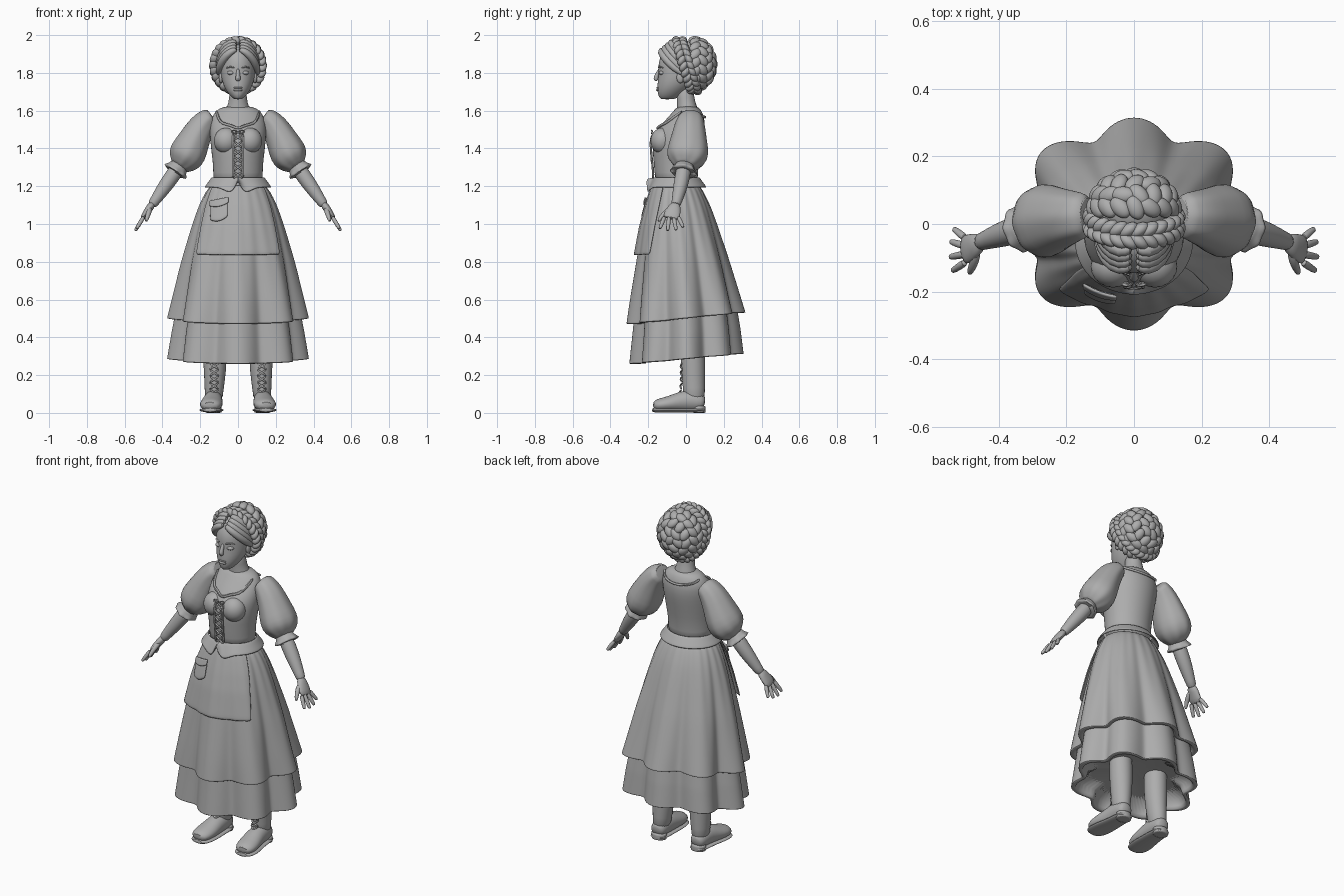
import bpy, bmesh
from math import sin, cos, pi, sqrt, exp, acos, radians
from mathutils import Vector, Matrix

if "Cube" in bpy.data.objects:
    bpy.data.objects.remove(bpy.data.objects["Cube"])

clay = bpy.data.materials.new("plain grey")
clay.use_nodes = True
grey = (0.42, 0.42, 0.42, 1)
clay.diffuse_color = grey
clay.node_tree.nodes["Principled BSDF"].inputs["Base Color"].default_value = grey
FRONT = -pi / 2


def finish(name, bm, sub=1, thick=0):
    bmesh.ops.recalc_face_normals(bm, faces=bm.faces)
    mesh = bpy.data.meshes.new(name)
    bm.to_mesh(mesh)
    bm.free()
    mesh.materials.append(clay)
    mesh.shade_smooth()
    mesh.set_sharp_from_angle(angle=radians(60))
    obj = bpy.data.objects.new(name, mesh)
    bpy.context.collection.objects.link(obj)
    if thick:
        obj.modifiers.new("thickness", "SOLIDIFY").thickness = thick
    if sub:
        mod = obj.modifiers.new("smooth", "SUBSURF")
        mod.levels = mod.render_levels = sub
    return obj


def loft(name, rings, sub=1, closed=True, thick=0):
    """Skin rows of points; closed rows get end caps."""
    bm = bmesh.new()
    rows = [[bm.verts.new(p) for p in ring] for ring in rings]
    n = len(rows[0])
    for a, b in zip(rows, rows[1:]):
        for i in range(n if closed else n - 1):
            j = (i + 1) % n
            bm.faces.new((a[i], a[j], b[j], b[i]))
    if closed:
        bm.faces.new(rows[0])
        bm.faces.new(rows[-1])
    return finish(name, bm, sub, thick)


def turn(n):
    return [2 * pi * i / n for i in range(n)]


def path(name, pts, axis=(0, 1, 0), seg=12, side=1, wave=None, sub=1):
    """Tube through (x, y, z, radius along axis, radius across)."""
    pos = [Vector((p[0] * side, p[1], p[2])) for p in pts]
    rings = []
    for i, p in enumerate(pos):
        d = (pos[min(i + 1, len(pos) - 1)] - pos[max(i - 1, 0)]).normalized()
        u = Vector(axis)
        u = (u - d * u.dot(d)).normalized()
        v = d.cross(u)
        w = wave[i] if wave else 0
        rings.append([p + (u * cos(t) * pts[i][3] + v * sin(t) * pts[i][-1])
                      * (1 + w * cos(8 * t)) for t in turn(seg)])
    return loft(name, rings, sub)


def cord(name, pts, r, side=1):
    return path(name, [(*p, r) for p in pts], axis=(0.1, 0.9, 0.3), seg=6, side=side)


def sample(keys, z):
    if z >= keys[0][0]:
        return keys[0][1:]
    for a, b in zip(keys, keys[1:]):
        if z >= b[0]:
            f = (a[0] - z) / (a[0] - b[0])
            return [m + (n - m) * f for m, n in zip(a[1:], b[1:])]
    return keys[-1][1:]


def surf(keys, t, z, grow=0, scale=1):
    """Point on a body of keyed sections (z, half width, front y, back y)."""
    rx, yf, yb = sample(keys, z)
    return Vector(((rx + grow) * scale * cos(t),
                   (yf + yb) / 2 + ((yb - yf) / 2 + grow) * scale * sin(t), z))


def on_surf(keys, x, z, grow=0, back=False):
    t = acos(max(-1, min(1, x / (sample(keys, z)[0] + grow))))
    return surf(keys, t if back else -t, z, grow)


def blobs(name, mats):
    bm = bmesh.new()
    for m in mats:
        bmesh.ops.create_icosphere(bm, subdivisions=3, radius=1, matrix=m)
    return finish(name, bm, 0)


def ball(c, r):
    return Matrix.Translation(c) @ Matrix.Diagonal((*r, 1))


def strand(c, normal, along, tilt, size):
    n = normal.normalized()
    t = (along - n * along.dot(n)).normalized()
    b = n.cross(t)
    m = Matrix((t * cos(tilt) + b * sin(tilt), b * cos(tilt) - t * sin(tilt), n)).transposed()
    return Matrix.Translation(c) @ m.to_4x4() @ Matrix.Diagonal((*size, 1))


# Skirts: gathered at the waist, eight deep rounded folds at the hem
overskirt = [(1.23, .13, -.16, .06), (1.18, .165, -.18, .085), (1.1, .205, -.205, .125),
             (1, .24, -.23, .16), (.8, .30, -.265, .225), (.6, .35, -.3, .285), (.5, .375, -.315, .315)]
underskirt = [(.56, .325, -.27, .265), (.42, .352, -.285, .288), (.285, .375, -.3, .305)]


def skirt_point(keys, z, t, first, depth, tilt, scale=1, grow=0):
    top, low = keys[0][0], keys[-1][0]
    k = (top - z) / (top - low)
    k = first + (1 - first) * k
    fold = 1 - depth * k * (1 - sqrt(cos(4 * t) ** 2 + .04))
    gather = 1 + .015 * cos(24 * t) * (1 - k)
    p = surf(keys, t, z, grow, fold * gather * scale)
    p.z += tilt * k * sin(t)
    return p


for name, keys, first, tilt, rise in (("overskirt", overskirt, 0, .03, .04),
                                      ("underskirt", underskirt, .8, .026, .1)):
    low, top = keys[-1][0], keys[0][0]
    levels = [(top + (low - top) * i / 12, 1) for i in range(13)]
    levels += [(low + .004, 1), (low, .99), (low, .95), (low, .9)]
    rings = [[skirt_point(keys, z, t, first, .22, tilt, s) for t in turn(96)] for z, s in levels]
    rings.append([p + Vector((0, 0, rise)) for p in rings[-1]])
    loft(name, rings, 1)

# Apron with a flapped pocket
rows = []
for i in range(13):
    k = i / 12
    spread = 1.0 - .17 * k
    rows.append([skirt_point(overskirt, 1.21 - .36 * k, FRONT + spread * (j / 12 - 1), 0, .1, .03,
                             1, .012 + .008 * k) for j in range(25)])
loft("apron", rows, 1, False, .008)


def patch(name, left, right, top, bottom, grow, droop):
    rows = []
    for i in range(5):
        rows.append([])
        for j in range(7):
            k = j / 6
            z = top + (bottom - top) * i / 4 - droop * sin(pi * k) * i / 4 + .02 * (k - .5)
            rows[-1].append(on_surf(overskirt, left + (right - left) * k, z, grow))
    loft(name, rows, 1, False, .01)


patch("pocket", -.15, -.055, 1.12, 1.03, .025, .015)
patch("pocket_flap", -.155, -.05, 1.135, 1.105, .033, .012)

# Bodice, neck and bust
torso = [(1.625, .07, -.045, .06), (1.605, .115, -.06, .08), (1.56, .143, -.1, .1),
         (1.5, .15, -.155, .1), (1.44, .148, -.18, .09), (1.36, .138, -.175, .075),
         (1.27, .128, -.165, .06), (1.2, .14, -.165, .07)]
loft("bodice", [[surf(torso, t, k[0]) for t in turn(32)] for k in torso])
path("neck", [(0, .01, 1.57, .065, .08), (0, .005, 1.62, .052, .058), (0, -.002, 1.66, .046, .046),
              (0, -.01, 1.74, .048, .046)], seg=20)
blobs("bust", [ball((s * .062, -.125, 1.44), (.066, .063, .07)) for s in (1, -1)])

# Neckline trim, front scoop and back scoop
half = [(.115, 1.6), (.105, 1.56), (.085, 1.53), (.04, 1.525), (.012, 1.508)]
front = [(-x, z) for x, z in half] + [(x, z) for x, z in reversed(half)]
cord("front_neck_trim", [on_surf(torso, x, z, .004) for x, z in front], .009)
back = [(.115 * cos(t), 1.6 - .035 * sin(t)) for t in [pi * i / 10 for i in range(11)]]
cord("back_neck_trim", [on_surf(torso, x, z, .004, True) for x, z in back], .008)

# Front lacing
def laces(name, spots, r):
    for i, (a, b) in enumerate(zip(spots, spots[1:])):
        for s in (1, -1):
            mid = (a + b) / 2
            mid.x = 0
            mid.y -= .004
            cord(f"{name}_{i}", [(s * a.x, a.y, a.z), mid, (-s * b.x, b.y, b.z)], r)


front_spots = [on_surf(torso, .026, 1.48 - .04 * i, .01) for i in range(7)]
laces("bodice_lace", front_spots, .006)
for s in (1, -1):
    cord("bodice_edge", front_spots, .007, s)
    cord("bow_loop", [(0, -.175, 1.485), (.02, -.185, 1.5), (.038, -.175, 1.492), (.025, -.185, 1.478),
                      (0, -.178, 1.482)], .005, s)

# Peplum, parted at the front into two points
rows = []
for i in range(5):
    k = i / 4
    rows.append([])
    for j in range(65):
        t = FRONT + 2 * pi * j / 64
        a = min(j, 64 - j) / 32 * pi
        hem = 1.195 - .025 * exp(-((a - .25) / .25) ** 2) + .055 * exp(-(a / .1) ** 2)
        p = surf(torso, t, 1.25, .006 + .04 * k)
        p.z = 1.25 + (hem - 1.25) * k
        rows[-1].append(p)
loft("peplum", rows, 1, False, .008)

for s, label in ((1, "left"), (-1, "right")):
    # Puffed sleeve, frilled cuff, arm
    path(label + "_sleeve", [(.135, .025, 1.57, .06, .045), (.155, .025, 1.56, .068, .056),
                             (.19, .02, 1.525, .08, .07), (.23, .015, 1.45, .095, .082),
                             (.262, .01, 1.38, .113, .1), (.29, .002, 1.335, .1, .088),
                             (.308, -.005, 1.31, .062, .055), (.316, -.007, 1.3, .05, .045)],
         seg=32, side=s, wave=[0, .02, .02, .01, .01, .03, .05, .04])
    path(label + "_cuff", [(.306, -.006, 1.315, .052, .05), (.32, -.01, 1.295, .052, .052),
                           (.328, -.012, 1.283, .066, .066), (.336, -.014, 1.27, .075, .072),
                           (.334, -.014, 1.274, .05, .05)], seg=32, side=s,
         wave=[0, 0, .04, .07, 0])
    path(label + "_arm", [(.29, -.005, 1.34, .04), (.35, -.018, 1.25, .043), (.4, -.034, 1.18, .038),
                          (.44, -.048, 1.122, .028), (.46, -.056, 1.095, .027)], side=s)
    path(label + "_palm", [(.45, -.052, 1.11, .026, .022), (.472, -.064, 1.08, .038, .02),
                           (.492, -.074, 1.05, .046, .018), (.507, -.08, 1.025, .042, .014)], side=s)
    for i in range(4):
        y, long = -.112 + .023 * i, (.9, 1.05, 1, .8)[i]
        base = Vector((.497, y, 1.042))
        reach = Vector((.045, -.03 + .022 * i, -.075)) * long
        path(f"{label}_finger_{i}", [(*(base + reach * k), r) for k, r in
                                     ((0, .013), (.5, .012), (.9, .010), (1, .007))], seg=8, side=s)
    path(label + "_thumb", [(.465, -.075, 1.085, .017), (.472, -.112, 1.06, .015),
                            (.482, -.135, 1.032, .012), (.487, -.147, 1.012, .008)],
         axis=(1, 0, 0), seg=8, side=s)

    # Laced boot with sole and heel
    path(label + "_boot_shaft", [(.125, .035, .5, .062), (.122, .035, .32, .066, .064), (.122, .038, .22, .064, .06),
                                 (.126, .042, .13, .058, .05), (.13, .045, .05, .058, .048)], seg=20, side=s)
    foot = [(.13, .1, .05, .03, .03), (.13, .08, .055, .045, .045), (.131, .03, .066, .058, .05),
            (.134, -.03, .06, .054, .053), (.14, -.09, .048, .04, .062), (.146, -.145, .042, .034, .058),
            (.148, -.175, .036, .022, .036)]
    path(label + "_boot_foot", foot, axis=(0, 0, 1), seg=20, side=s)
    path(label + "_sole", [(x, y * 1.04, .015, .013, w * 1.1) for x, y, z, h, w in foot],
         axis=(0, 0, 1), side=s)
    path(label + "_heel", [(.13, .068, z, .037, .045) for z in (0, .003, .03, .04)], seg=16, side=s)
    spots = [Vector((.026, -.03 + .02 * max(0, .14 - z) * -10, z)) for z in
             [.09 + .035 * i for i in range(6)]]
    for i, (a, b) in enumerate(zip(spots, spots[1:])):
        for w in (1, -1):
            cord(f"{label}_boot_lace_{i}", [(.126 + w * a.x, a.y + .012, a.z), (.126, (a.y + b.y) / 2 - .004, (a.z + b.z) / 2),
                                            (.126 - w * b.x, b.y + .012, b.z)], .006, s)

    # Brow, eye and swept front hair
    cord(label + "_brow", [(.018, -.148, 1.826), (.04, -.142, 1.835), (.064, -.118, 1.825)], .005, s)
    blobs(label + "_eye", [ball((s * .037, -.125, 1.8), (.021, .019, .012))])
    for i in range(4):
        lift = .017 * i
        path(f"{label}_front_hair_{i}", [(.004, -.125 + lift, 1.925 + lift * .7, .012),
                                         (.04, -.137 + lift, 1.915 + lift, .02),
                                         (.082, -.108 + lift, 1.872 + lift, .022),
                                         (.1, -.06 + lift, 1.825 + lift, .022),
                                         (.105, -.01, 1.79 + lift, .012)], side=s)
    blobs(label + "_ear", [ball((s * .09, -.03, 1.775), (.012, .02, .03))])

# Face
head = [(1.96, .05, -.08, .06), (1.91, .083, -.128, .08), (1.85, .093, -.149, .085),
        (1.805, .092, -.144, .075), (1.76, .086, -.15, .055), (1.72, .072, -.152, .02),
        (1.685, .048, -.15, -.02), (1.665, .027, -.138, -.05), (1.66, .015, -.13, -.07)]
loft("head", [[surf(head, t, k[0]) for t in turn(28)] for k in head])
path("nose", [(0, -.136, 1.825, .008), (0, -.152, 1.795, .010), (0, -.162, 1.77, .015),
              (0, -.152, 1.758, .012)], axis=(1, 0, 0))
for name, z, r in (("upper_lip", 1.721, .005), ("lower_lip", 1.71, .007)):
    cord(name, [(x, -.154 + abs(x) * .35, z) for x in (-.024, -.01, 0, .01, .024)], r)

# Hair: core, woven braids behind, two-strand crown braid around the face
core, shape = Vector((0, .045, 1.845)), Vector((.122, .102, .13))
blobs("hair_core", [ball((0, .04, 1.85), (.115, .1, .125))])
weave = []
for row, count in enumerate((1, 6, 11, 15, 17)):
    polar = radians(22) * row
    for t in turn(count):
        t += .2 * row
        n = Vector((sin(polar) * cos(t), cos(polar), sin(polar) * sin(t)))
        if n.z < -.9 and n.y < .4:
            continue
        place = core + Vector(a * b for a, b in zip(n, shape))
        weave.append(strand(place, n, Vector((.1, 0, 1)), radians(40 if row % 2 else -40),
                            (.037, .025, .02)))
blobs("woven_hair", weave)
crown = []
for t in turn(26):
    n = Vector((cos(t), -.15, sin(t)))
    along = Vector((-sin(t), 0, cos(t)))
    for w in (1, -1):
        place = Vector((.128 * cos(t), .005 - .04 * sin(t) + w * .017, 1.838 + .132 * sin(t + w * .03)))
        crown.append(strand(place, n, along, w * radians(35), (.031, .019, .025)))
blobs("crown_braid", crown)
